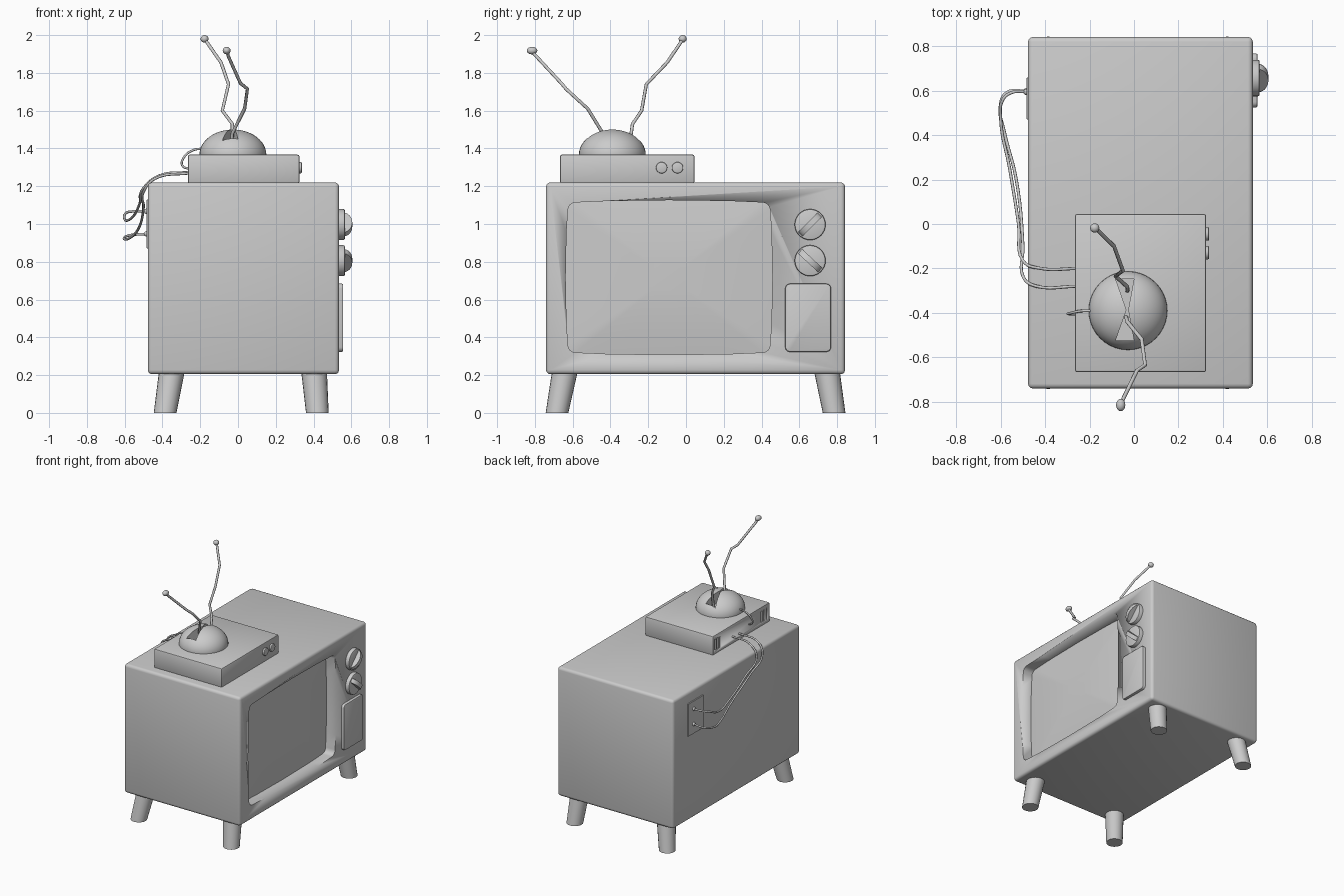
import bpy, bmesh, math
from mathutils import Matrix, Vector

if "Cube" in bpy.data.objects:
    bpy.data.objects.remove(bpy.data.objects["Cube"])

grey = bpy.data.materials.new("plain grey")
grey.diffuse_color = (0.6, 0.6, 0.6, 1)
grey.use_nodes = True
grey.node_tree.nodes["Principled BSDF"].inputs["Base Color"].default_value = grey.diffuse_color


def finish(name, bm, smooth=True, angle=35):
    bmesh.ops.recalc_face_normals(bm, faces=bm.faces[:])
    me = bpy.data.meshes.new(name)
    bm.to_mesh(me)
    bm.free()
    ob = bpy.data.objects.new(name, me)
    bpy.context.collection.objects.link(ob)
    me.materials.append(grey)
    if smooth:
        select(ob)
        bpy.ops.object.shade_smooth_by_angle(angle=math.radians(angle))
    return ob


def select(ob):
    bpy.ops.object.select_all(action='DESELECT')
    ob.select_set(True)
    bpy.context.view_layer.objects.active = ob


def box(name, lo, hi, bevel=0.0, seg=3):
    bm = bmesh.new()
    bmesh.ops.create_cube(bm, size=1)
    for v in bm.verts:
        v.co = Vector([(a + b) / 2 + c * (b - a) for a, b, c in zip(lo, hi, v.co)])
    if bevel:
        bmesh.ops.bevel(bm, geom=bm.edges[:], offset=bevel, segments=seg,
                        profile=0.5, affect='EDGES')
    return finish(name, bm)


def prism(name, pts, offset, smooth=True):
    """Closed polygon of 3D points, extruded by an offset."""
    bm = bmesh.new()
    f = bm.faces.new([bm.verts.new(p) for p in pts])
    ext = bmesh.ops.extrude_face_region(bm, geom=[f])
    for v in ext['geom']:
        if isinstance(v, bmesh.types.BMVert):
            v.co += Vector(offset)
    return finish(name, bm, smooth)


def cut(ob, cutter):
    m = ob.modifiers.new("cut", 'BOOLEAN')
    m.operation, m.object, m.solver = 'DIFFERENCE', cutter, 'EXACT'
    select(ob)
    bpy.ops.object.modifier_apply(modifier=m.name)
    bpy.data.objects.remove(cutter)


def disc(name, x0, x1, y, z, r, bevel):
    """Cylinder along x with a softened rim."""
    bm = bmesh.new()
    bmesh.ops.create_cone(bm, cap_ends=True, segments=32, radius1=r, radius2=r, depth=x1 - x0,
                          matrix=Matrix.Translation(((x0 + x1) / 2, y, z)) @ Matrix.Rotation(math.pi / 2, 4, 'Y'))
    rim = [e for e in bm.edges if all(v.co.x > x1 - 1e-4 for v in e.verts)]
    bmesh.ops.bevel(bm, geom=rim, offset=bevel, segments=2, profile=0.5, affect='EDGES')
    return finish(name, bm)


def tube(name, pts, r, curved):
    cu = bpy.data.curves.new(name, 'CURVE')
    cu.dimensions = '3D'
    cu.bevel_depth, cu.bevel_resolution, cu.use_fill_caps = r, 2, True
    if curved:
        sp = cu.splines.new('BEZIER')
        sp.bezier_points.add(len(pts) - 1)
        for b, p in zip(sp.bezier_points, pts):
            b.co = p
            b.handle_left_type = b.handle_right_type = 'AUTO'
        sp.resolution_u = 6
    else:
        sp = cu.splines.new('POLY')
        sp.points.add(len(pts) - 1)
        for b, p in zip(sp.points, pts):
            b.co = (*p, 1)
    cu.materials.append(grey)
    ob = bpy.data.objects.new(name, cu)
    bpy.context.collection.objects.link(ob)
    select(ob)
    bpy.ops.object.convert(target='MESH')
    bpy.ops.object.shade_smooth_by_angle(angle=math.radians(50))


def ball(name, c, r):
    bm = bmesh.new()
    bmesh.ops.create_uvsphere(bm, u_segments=16, v_segments=10, radius=1)
    for v in bm.verts:
        v.co = Vector([a + b * s for a, b, s in zip(c, v.co, r)])
    return finish(name, bm)


# Cabinet with a recessed, slightly barrel-shaped screen opening
cabinet = box("cabinet", (-0.477, -0.741, 0.205), (0.535, 0.842, 1.22), 0.022)
CY, CZ, HY, HZ, R = -0.09, 0.717, 0.535, 0.397, 0.04
outline = []
for sy, sz, a0 in ((1, 1, 0), (-1, 1, 90), (-1, -1, 180), (1, -1, 270)):
    for k in range(5):
        a = math.radians(a0 + k * 22.5)
        outline.append((sy * (HY - R) + R * math.cos(a), sz * (HZ - R) + R * math.sin(a)))
    # points along the following side, bowed outward
    for t in (-0.6, 0, 0.6):
        bow = 0.012 * (1 - t * t)
        outline.append({0: (-t * HY, HZ + bow), 90: (-HY - bow, -t * HZ),
                        180: (t * HY, -HZ - bow), 270: (HY + bow, t * HZ)}[a0])
cut(cabinet, prism("screen_cutter", [(0.43, CY + y, CZ + z) for y, z in outline], (0.2, 0, 0)))

# Bulging screen
bm = bmesh.new()
rings = []
for s in (1, 0.8, 0.6, 0.4, 0.2):
    rings.append([bm.verts.new((0.452 + 0.03 * (1 - s * s), CY + y * s, CZ + z * s)) for y, z in outline])
n = len(outline)
for a, b in zip(rings, rings[1:]):
    for i in range(n):
        bm.faces.new((a[i], a[(i + 1) % n], b[(i + 1) % n], b[i]))
bm.faces.new(rings[-1])
screen = finish("screen", bm)
if screen.data.polygons[-1].normal.x < 0:
    screen.data.flip_normals()

# Tuning knobs with half-round grips
for i, (z, ang) in enumerate(((0.997, 45), (0.806, -43))):
    y = 0.657
    disc(f"knob_base_{i}", 0.525, 0.566, y, z, 0.082, 0.008)
    d = Vector((0, math.cos(math.radians(ang)), math.sin(math.radians(ang))))
    side = Vector((0, -d.z, d.y)) * 0.032
    c = Vector((0.555, y, z)) - side / 2
    arc = [c + d * 0.074 * math.cos(t) + Vector((0.05 * math.sin(t), 0, 0))
           for t in (math.pi * k / 16 for k in range(17))]
    prism(f"knob_grip_{i}", arc, side)

# Panel under the knobs and terminal plate on the back
bm = bmesh.new()
bmesh.ops.create_cube(bm, size=1)
for v in bm.verts:
    v.co = Vector((0.541 + v.co.x * 0.032, 0.6465 + v.co.y * 0.243, 0.5035 + v.co.z * 0.361))
corners = [e for e in bm.edges if abs(e.verts[0].co.x - e.verts[1].co.x) > 0.01]
bmesh.ops.bevel(bm, geom=corners, offset=0.025, segments=4, profile=0.5, affect='EDGES')
rim = [e for e in bm.edges if all(v.co.x > 0.55 for v in e.verts)]
bmesh.ops.bevel(bm, geom=rim, offset=0.008, segments=2, profile=0.5, affect='EDGES')
finish("speaker_panel", bm)
box("terminal_plate", (-0.484, 0.47, 0.87), (-0.47, 0.66, 1.13), 0.003, 1)

# Splayed tapered legs
for xt, xb in ((-0.351, -0.386), (0.403, 0.42)):
    for yt, yb in ((-0.642, -0.683), (0.747, 0.784)):
        bm = bmesh.new()
        bmesh.ops.create_cone(bm, cap_ends=True, segments=20, radius1=0.06, radius2=0.068, depth=0.215)
        for v in bm.verts:
            low = v.co.z < 0
            v.co += Vector((xb if low else xt, yb if low else yt, 0.1075))
        finish("leg", bm)

# Receiver box on top, with buttons and back vent slots
receiver = box("receiver_box", (-0.266, -0.667, 1.215), (0.325, 0.045, 1.367), 0.01, 2)
for y0 in (-0.635, -0.055):
    for k in range(3):
        y = y0 + k * 0.032
        cut(receiver, box("vent_cutter", (-0.3, y, 1.25), (-0.25, y + 0.014, 1.335)))
for y in (-0.129, -0.045):
    disc("receiver_button", 0.315, 0.338, y, 1.298, 0.03, 0.005)

# Dome with a bow-tie slot for the antennas
bm = bmesh.new()
bmesh.ops.create_uvsphere(bm, u_segments=40, v_segments=24, radius=1)
bmesh.ops.bisect_plane(bm, geom=bm.verts[:] + bm.edges[:] + bm.faces[:], plane_co=(0, 0, -0.05),
                       plane_no=(0, 0, -1), clear_outer=True)
bmesh.ops.holes_fill(bm, edges=[e for e in bm.edges if e.is_boundary])
for v in bm.verts:
    v.co = Vector((-0.027 + 0.177 * v.co.x, -0.39 + 0.177 * v.co.y, 1.367 + 0.133 * v.co.z))
dome = finish("dome", bm)
bow = ((-0.083, -0.247), (0, -0.247), (-0.026, -0.387), (0, -0.525), (-0.083, -0.525), (-0.034, -0.387))
cut(dome, prism("slot_cutter", [(x, y, 1.41) for x, y in bow], (0, 0, 0.2), False))

# Crooked antennas with ball tips
tube("antenna_back", [(-0.177, -0.015, 1.98), (-0.09, -0.1, 1.855), (-0.05, -0.21, 1.74),
                      (-0.083, -0.235, 1.6), (-0.03, -0.283, 1.53), (-0.03, -0.3, 1.41)], 0.009, False)
ball("antenna_back_tip", (-0.177, -0.018, 1.98), (0.021, 0.021, 0.02))
tube("antenna_front", [(-0.06, -0.82, 1.918), (-0.05, -0.79, 1.885), (0.013, -0.66, 1.745),
                       (0.05, -0.635, 1.715), (0.035, -0.52, 1.61), (-0.03, -0.44, 1.48),
                       (-0.035, -0.42, 1.41)], 0.009, False)
ball("antenna_front_tip", (-0.06, -0.815, 1.918), (0.021, 0.028, 0.02))

# Cables: receiver to terminal plate, and dome to receiver
tube("cable_upper", [(-0.25, -0.2, 1.275), (-0.42, -0.2, 1.255), (-0.5, -0.165, 1.19), (-0.52, 0, 1.11),
                     (-0.56, 0.25, 1.035), (-0.6, 0.47, 1.025), (-0.59, 0.56, 1.06),
                     (-0.55, 0.592, 1.067), (-0.475, 0.595, 1.067)], 0.007, True)
tube("cable_lower", [(-0.25, -0.28, 1.27), (-0.44, -0.28, 1.24), (-0.5, -0.235, 1.17), (-0.5, -0.1, 1.09),
                     (-0.53, 0.2, 0.97), (-0.585, 0.42, 0.92), (-0.603, 0.52, 0.925),
                     (-0.575, 0.59, 0.94), (-0.475, 0.598, 0.948)], 0.007, True)
tube("cable_dome", [(-0.18, -0.39, 1.4), (-0.24, -0.392, 1.39), (-0.288, -0.402, 1.35),
                    (-0.295, -0.405, 1.31), (-0.255, -0.405, 1.29)], 0.006, True)
for y, z in ((0.595, 1.067), (0.598, 0.948)):
    ball("terminal_screw", (-0.486, y, z), (0.012, 0.014, 0.014))
